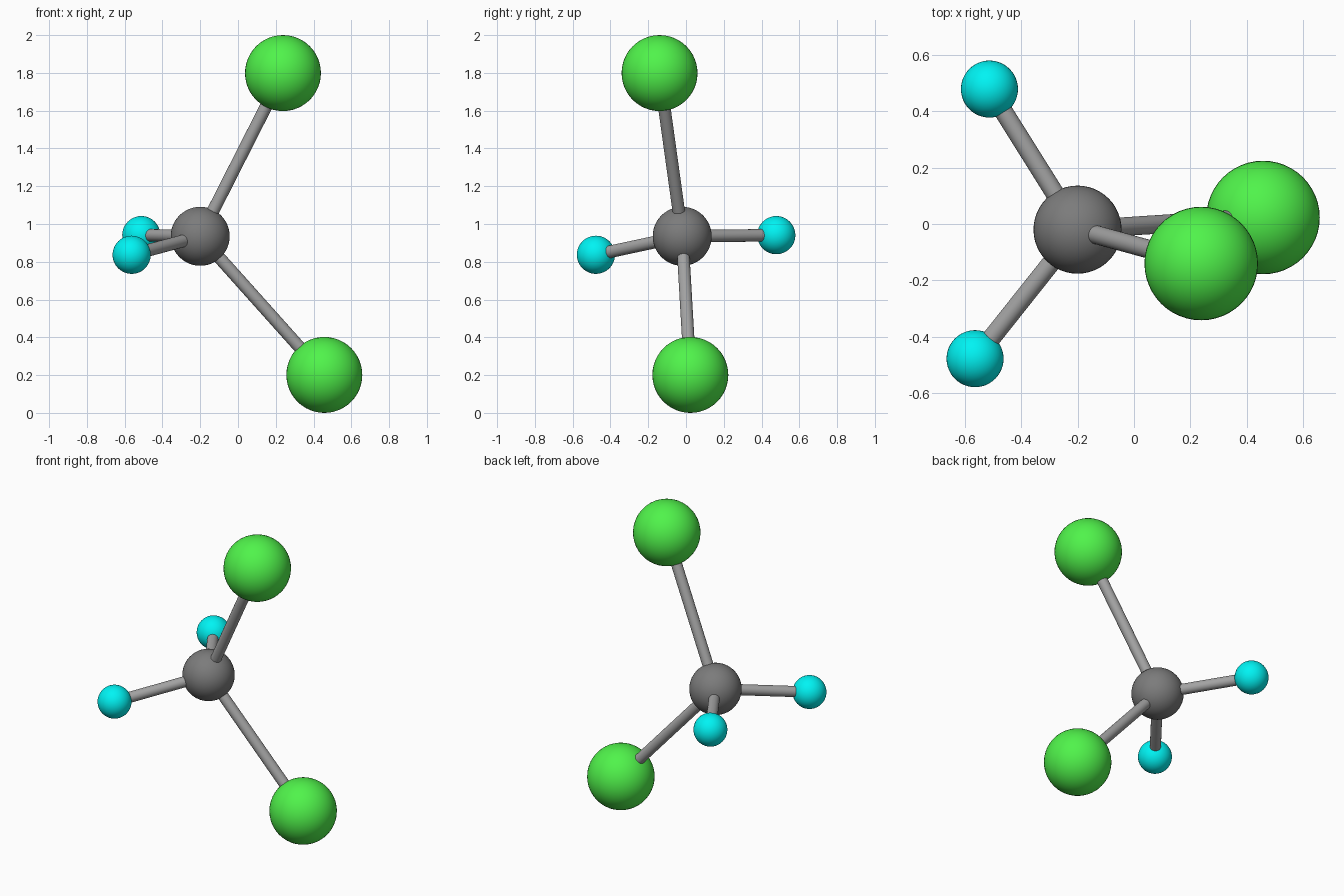
import bpy
from mathutils import Vector

if "Cube" in bpy.data.objects:
    bpy.data.objects.remove(bpy.data.objects["Cube"])


def material(name, rgb):
    m = bpy.data.materials.new(name)
    m.diffuse_color = (*rgb, 1)
    m.use_nodes = True
    m.node_tree.nodes["Principled BSDF"].inputs["Base Color"].default_value = m.diffuse_color
    return m


GREEN = material("green", (0.08, 0.9, 0.07))
CYAN = material("cyan", (0.0, 0.9, 0.9))
DARK = material("dark_grey", (0.2, 0.2, 0.2))
GREY = material("bond_grey", (0.37, 0.37, 0.37))


def finish(name, mat):
    ob = bpy.context.object
    ob.name = name
    ob.data.materials.append(mat)
    bpy.ops.object.shade_smooth_by_angle()


def ball(name, centre, radius, mat):
    bpy.ops.mesh.primitive_uv_sphere_add(segments=48, ring_count=24, radius=radius, location=centre)
    finish(name, mat)


def rod(name, start, end, radius=0.033):
    axis = end - start
    bpy.ops.mesh.primitive_cylinder_add(vertices=32, radius=radius, depth=axis.length,
                                        location=(start + end) / 2,
                                        rotation=axis.to_track_quat('Z', 'Y').to_euler())
    finish(name, GREY)


# Central atom
centre = Vector((-0.2, -0.02, 0.935))
ball("central_atom", centre, 0.156, DARK)

# Outer atoms, each joined to the centre by a bond
outer = [
    ("upper_large", (0.238, -0.14, 1.799), 0.201, GREEN),
    ("lower_large", (0.457, 0.023, 0.201), 0.201, GREEN),
    ("back_small", (-0.512, 0.478, 0.941), 0.101, CYAN),
    ("front_small", (-0.563, -0.477, 0.837), 0.101, CYAN),
]
for name, place, radius, mat in outer:
    ball(name + "_atom", place, radius, mat)
    rod(name + "_bond", centre, Vector(place))
